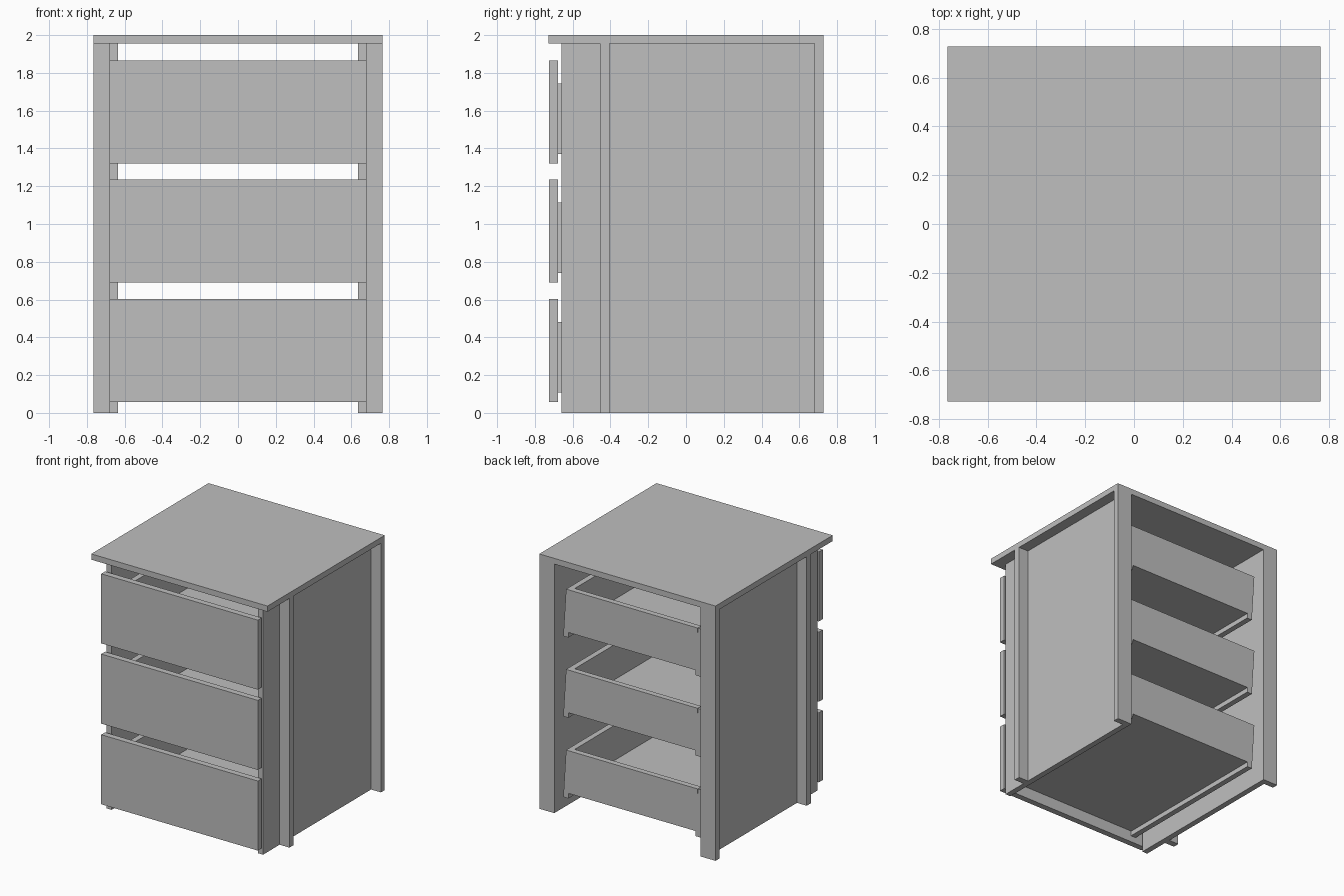
import bpy

if "Cube" in bpy.data.objects:
    bpy.data.objects.remove(bpy.data.objects["Cube"])

grey = bpy.data.materials.new("plain grey")
grey.diffuse_color = (0.52, 0.52, 0.52, 1)
grey.use_nodes = True
grey.node_tree.nodes["Principled BSDF"].inputs["Base Color"].default_value = grey.diffuse_color


def board(name, x, y, z, lean=0.0):
    """Box between (min, max) pairs; lean shifts its lower edge in x."""
    bpy.ops.mesh.primitive_cube_add(size=1)
    ob = bpy.context.object
    ob.name = ob.data.name = name
    for v in ob.data.vertices:
        low = v.co.z < 0
        v.co = [a[0] if c < 0 else a[1] for c, a in zip(v.co, (x, y, z))]
        v.co.x += lean if low else -lean
    ob.data.materials.append(grey)
    return ob


def pair(name, x, y, z):
    """Matching boards on the right and left."""
    board("right_" + name, x, y, z)
    board("left_" + name, (-x[1], -x[0]), y, z)


# Cabinet shell: open back and bottom
TOP = 1.955
board("top", (-0.765, 0.765), (-0.727, 0.727), (TOP, 2.0))
pair("side_panel", (0.635, 0.68), (-0.66, 0.68), (0, TOP))
pair("back_post", (0.635, 0.765), (0.68, 0.727), (0, TOP))
pair("side_batten", (0.68, 0.765), (-0.455, -0.405), (0, TOP))

# Three drawers: overlapping front with an open box behind it
for i, z in enumerate((0.057, 0.69, 1.32)):
    n = f"drawer_{i + 1}_"
    board(n + "front", (-0.68, 0.68), (-0.725, -0.677), (z, z + 0.546))
    for side, x in (("right", 0.573), ("left", -0.573)):
        board(n + side + "_side", (x - 0.022, x + 0.022), (-0.677, 0.655),
              (z + 0.05, z + 0.425), 0.012)
    board(n + "back", (-0.56, 0.56), (0.61, 0.655), (z + 0.09, z + 0.425))
    board(n + "bottom", (-0.56, 0.56), (-0.677, 0.61), (z + 0.09, z + 0.135))
